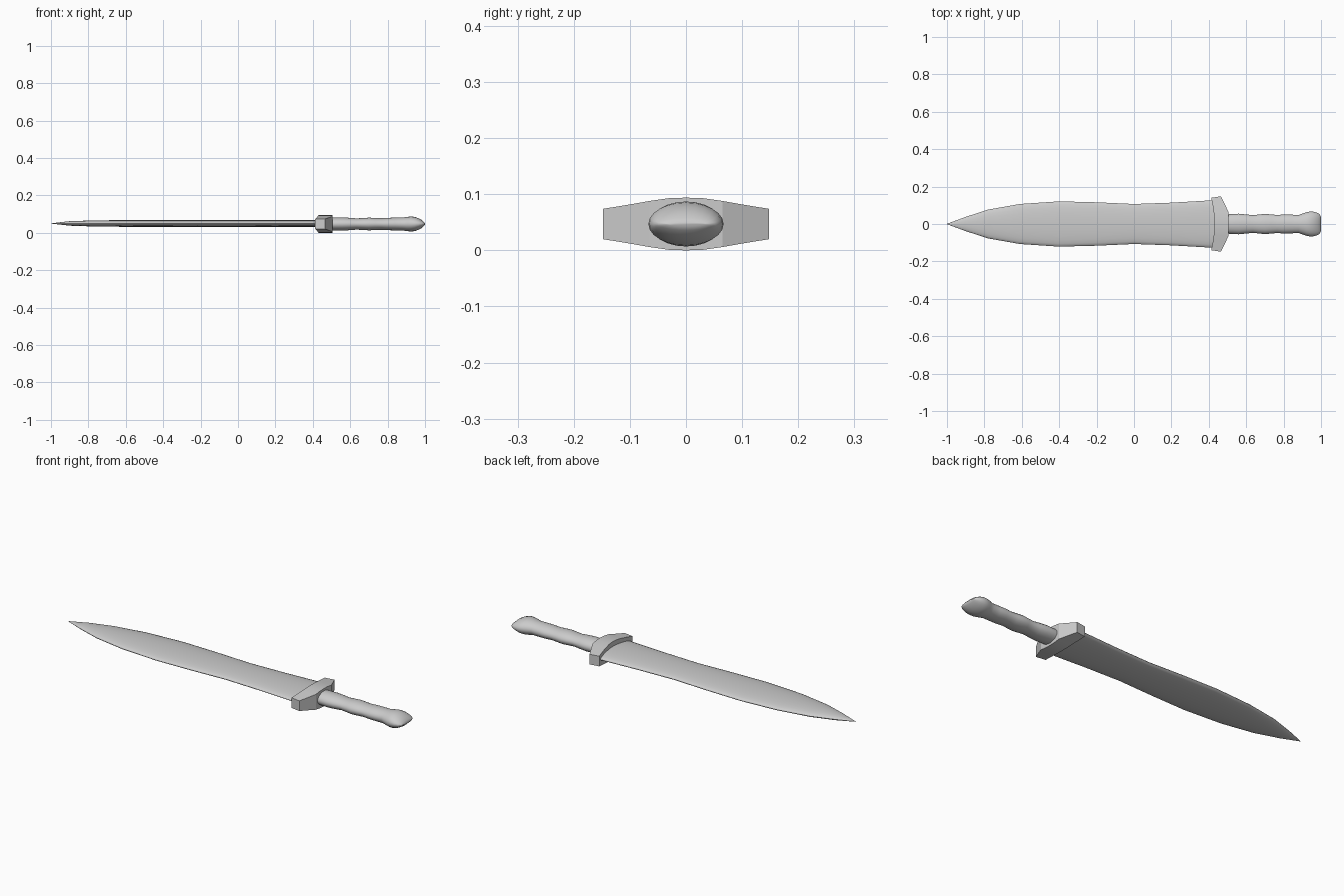
import bpy, bmesh
from math import cos, sin, pi, radians

if "Cube" in bpy.data.objects:
    bpy.data.objects.remove(bpy.data.objects["Cube"])

ZC = 0.047  # height of the sword's centre line


def finish(name, bm, angle):
    bmesh.ops.remove_doubles(bm, verts=bm.verts, dist=1e-5)
    bmesh.ops.recalc_face_normals(bm, faces=bm.faces)
    mesh = bpy.data.meshes.new(name)
    bm.to_mesh(mesh)
    bm.free()
    obj = bpy.data.objects.new(name, mesh)
    bpy.context.collection.objects.link(obj)
    bpy.ops.object.select_all(action='DESELECT')
    obj.select_set(True)
    bpy.context.view_layer.objects.active = obj
    bpy.ops.object.shade_smooth_by_angle(angle=radians(angle))
    return obj


def loft(name, rings, angle):
    """Skin closed rings of points and cap both ends."""
    bm = bmesh.new()
    loops = [[bm.verts.new(p) for p in ring] for ring in rings]
    n = len(loops[0])
    for a, b in zip(loops, loops[1:]):
        for i in range(n):
            j = (i + 1) % n
            bm.faces.new((a[i], a[j], b[j], b[i]))
    bm.faces.new(loops[0])
    bm.faces.new(loops[-1])
    return finish(name, bm, angle)


def ellipse(x, ry, rz, zc=ZC, n=24):
    return [(x, ry * cos(2 * pi * i / n), zc + rz * sin(2 * pi * i / n)) for i in range(n)]


# Leaf-shaped blade: x, half width, half thickness
blade = [(-1.0, 0.001, 0.0008), (-0.9, 0.038, 0.012), (-0.78, 0.077, 0.016),
         (-0.61, 0.107, 0.018), (-0.4, 0.121, 0.018), (-0.2, 0.116, 0.018),
         (0.0, 0.107, 0.018), (0.2, 0.114, 0.018), (0.44, 0.128, 0.018)]
loft("blade", [ellipse(x, w, t, 0.05) for x, w, t in blade], 40)

# Guard: y at blade side, y at grip side, x at blade side, x at grip side, half height
half = [(0.14, 0.148, 0.413, 0.465, 0.027), (0.105, 0.105, 0.42, 0.486, 0.034),
        (0.065, 0.065, 0.426, 0.505, 0.041), (0.03, 0.03, 0.43, 0.506, 0.046)]
stations = half + [(0, 0, 0.431, 0.506, 0.047)] + [(-a, -b, c, d, h) for a, b, c, d, h in half[::-1]]
loft("guard", [[(xa, ya, ZC - h), (xb, yb, ZC - h), (xb, yb, ZC + h), (xa, ya, ZC + h)]
               for ya, yb, xa, xb, h in stations], 22)

# Wavy grip flowing into a wedge-ended pommel: x, half width, half height
grip = [(0.48, 0.05, 0.034), (0.52, 0.053, 0.035), (0.56, 0.055, 0.035), (0.60, 0.051, 0.033),
        (0.635, 0.047, 0.030), (0.67, 0.051, 0.032), (0.70, 0.054, 0.034),
        (0.735, 0.051, 0.032), (0.765, 0.048, 0.031), (0.80, 0.051, 0.033),
        (0.84, 0.050, 0.034), (0.88, 0.048, 0.035), (0.905, 0.057, 0.038),
        (0.925, 0.064, 0.040), (0.945, 0.067, 0.038), (0.965, 0.065, 0.031),
        (0.983, 0.059, 0.021), (0.994, 0.050, 0.011), (1.0, 0.036, 0.003)]
loft("grip", [ellipse(x, w, h) for x, w, h in grip], 60)
